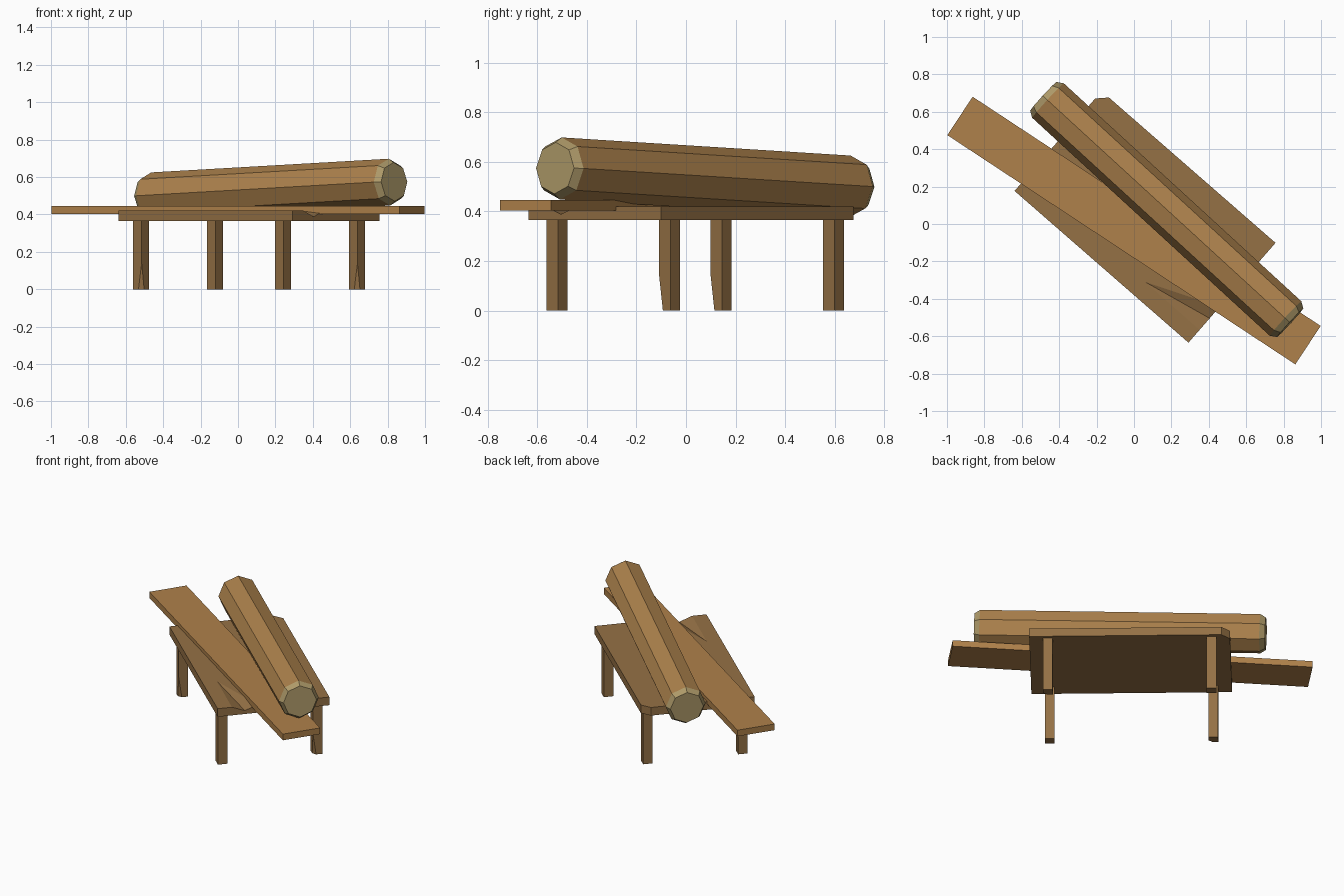
import bpy, bmesh
from math import radians, atan2, cos, sin, pi
from mathutils import Vector, Matrix

if "Cube" in bpy.data.objects:
    bpy.data.objects.remove(bpy.data.objects["Cube"])


def material(name, rgb):
    m = bpy.data.materials.new(name)
    m.diffuse_color = (*rgb, 1)
    m.use_nodes = True
    m.node_tree.nodes["Principled BSDF"].inputs["Base Color"].default_value = m.diffuse_color
    return m


BENCH = material("dark_wood", (0.30, 0.165, 0.06))
PLANK = material("light_wood", (0.43, 0.22, 0.07))
BARK = material("log_side", (0.43, 0.23, 0.075))
CUT = material("log_end", (0.42, 0.32, 0.14))


def finish(name, bm, *mats):
    bmesh.ops.recalc_face_normals(bm, faces=bm.faces[:])
    mesh = bpy.data.meshes.new(name)
    bm.to_mesh(mesh)
    bm.free()
    ob = bpy.data.objects.new(name, mesh)
    bpy.context.collection.objects.link(ob)
    for m in mats:
        mesh.materials.append(m)
    return ob


def prism(points, z0, z1, place):
    """Extrude a flat outline from z0 to z1 and move it into place."""
    bm = bmesh.new()
    face = bm.faces.new([bm.verts.new((x, y, z0)) for x, y in points])
    up = bmesh.ops.extrude_face_region(bm, geom=[face])["geom"]
    for v in up:
        if isinstance(v, bmesh.types.BMVert):
            v.co.z = z1
    bm.transform(place)
    return bm


def rect(l, w):
    return [(-l, -w), (l, -w), (l, w), (-l, w)]


def hull(bm, points):
    verts = [bm.verts.new(p) for p in points]
    bmesh.ops.convex_hull(bm, input=verts)


# Bench frame: everything below the plank shares this rotation
bench = Matrix.Translation((0.059, 0.038, 0)) @ Matrix.Rotation(radians(-41.1), 4, 'Z')
L, W, TOP, UNDER = 0.617, 0.354, 0.42, 0.365

# Bench top with one clipped corner
c = 0.052
top = finish("bench_top", prism(
    [(-L, -W), (L, -W), (L, W), (-L + c, W), (-L, W - c)], UNDER, TOP, bench), BENCH)

# Shallow splinter notch running in from the front right end
bm = bmesh.new()
tip = Vector((0.06, -0.31, TOP))
a, b = Vector((0.35, -0.565, TOP)), Vector((0.456, -0.442, TOP))
ends = [tip + (p - tip) * 1.1 for p in (a, b)]
low = (ends[0] + ends[1]) / 2 - Vector((0, 0, 0.035))
lift = Vector((0, 0, 0.03))
hull(bm, [tip, *ends, low, tip + lift, *[e + lift for e in ends]])
notch = finish("notch_cutter", bm)
notch.hide_render = True
notch.hide_set(True)
mod = top.modifiers.new("notch", 'BOOLEAN')
mod.operation = 'DIFFERENCE'
mod.solver = 'EXACT'
mod.object = notch

# Four square legs; two have the front corner shaved near the foot
for name, sx, sy in (("left_leg", -1, -1), ("front_leg", 1, -1),
                     ("right_leg", 1, 1), ("back_leg", -1, 1)):
    place = bench @ Matrix.Translation((sx * 0.503, sy * 0.301, 0))
    bm = prism(rect(0.03, 0.03), 0, UNDER + 0.003, place)
    if sx == sy:
        front = min(v.co.y for v in bm.verts)
        cut = bmesh.ops.bisect_plane(
            bm, geom=bm.verts[:] + bm.edges[:] + bm.faces[:], clear_outer=True,
            plane_co=(0, front, 0.14), plane_no=Vector((0, -0.14, -0.015)).normalized())
        edges = [e for e in cut["geom_cut"] if isinstance(e, bmesh.types.BMEdge)]
        bmesh.ops.holes_fill(bm, edges=edges)
    finish(name, bm, BENCH)

# Plank lying askew across the bench
finish("plank", prism(rect(1.114, 0.123), 0.403, 0.445,
                      Matrix.Translation((0, -0.035, 0)) @
                      Matrix.Rotation(atan2(-1.225, 1.86), 4, 'Z')), PLANK)

# Eight-sided log with bevelled ends, one end resting on the plank
p0, p1 = Vector((0.81, -0.505, 0.573)), Vector((-0.46, 0.66, 0.50))
axis = (p1 - p0).normalized()
side = axis.cross(Vector((0, 0, 1))).normalized()
up = side.cross(axis)
bm = bmesh.new()
rings = []
for centre, r in ((p0 - axis * 0.034, 0.104), (p0, 0.125),
                  (p1, 0.125), (p1 + axis * 0.034, 0.104)):
    rings.append([bm.verts.new(centre + r * (up * cos(i * pi / 4) + side * sin(i * pi / 4)))
                  for i in range(8)])
for k in range(3):
    for i in range(8):
        j = (i + 1) % 8
        f = bm.faces.new((rings[k][i], rings[k][j], rings[k + 1][j], rings[k + 1][i]))
        f.material_index = 0 if k == 1 else 1
for ring in (rings[0], rings[-1]):
    bm.faces.new(ring).material_index = 1
finish("log", bm, BARK, CUT)
